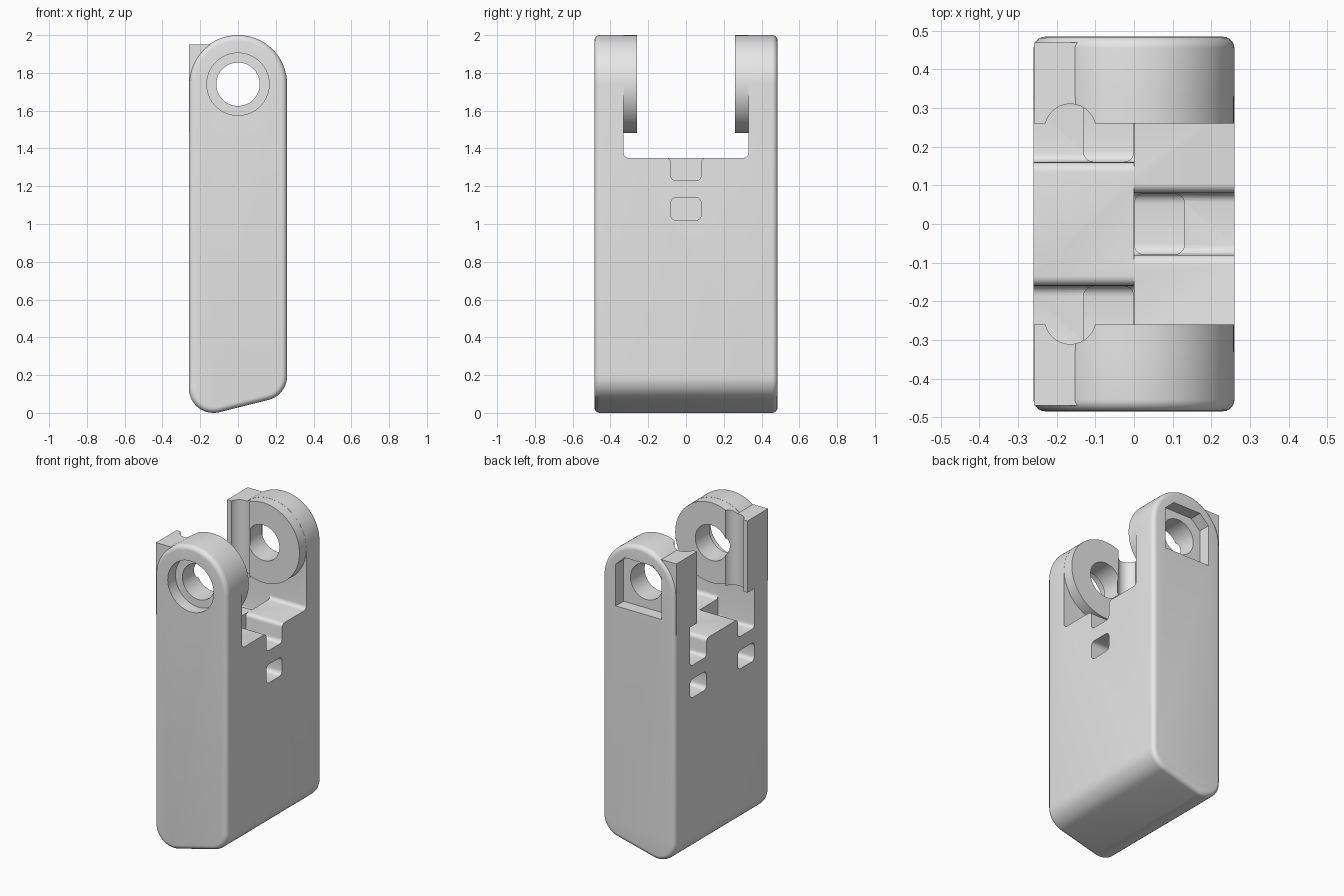
import bpy, bmesh
from math import sin, cos, tan, radians, pi
from mathutils import Vector

cube = bpy.data.objects.get("Cube")
if cube:
    bpy.data.objects.remove(cube, do_unlink=True)

HALF_W, HALF_D, PIVOT_Z = 0.26, 0.485, 1.74

grey = bpy.data.materials.new("plain grey")
grey.use_nodes = True
grey.diffuse_color = (0.8, 0.8, 0.8, 1)
grey.node_tree.nodes["Principled BSDF"].inputs["Base Color"].default_value = (0.8, 0.8, 0.8, 1)


def loft(name, rings):
    """Skin a list of equal-length 3D rings and cap both ends."""
    bm = bmesh.new()
    rows = [[bm.verts.new(p) for p in ring] for ring in rings]
    n = len(rows[0])
    for a, b in zip(rows, rows[1:]):
        for i in range(n):
            j = (i + 1) % n
            bm.faces.new((a[i], a[j], b[j], b[i]))
    bm.faces.new(rows[0])
    bm.faces.new(rows[-1])
    bmesh.ops.recalc_face_normals(bm, faces=bm.faces)
    mesh = bpy.data.meshes.new(name)
    bm.to_mesh(mesh)
    bm.free()
    obj = bpy.data.objects.new(name, mesh)
    bpy.context.collection.objects.link(obj)
    mesh.materials.append(grey)
    return obj


def prism(name, pts, axis, a, b):
    """Extrude a 2D outline along an axis, between a and b."""
    place = {"x": lambda u, v, d: (d, u, v),
             "y": lambda u, v, d: (u, d, v),
             "z": lambda u, v, d: (u, v, d)}[axis]
    return loft(name, [[place(u, v, d) for u, v in pts] for d in (a, b)])


def arc(cx, cz, r, start, end, steps):
    return [(cx + r * cos(radians(start + (end - start) * i / steps)),
             cz + r * sin(radians(start + (end - start) * i / steps)))
            for i in range(steps + 1)]


def circle(cx, cz, r, steps=64):
    return arc(cx, cz, r, 0, 360, steps)[:-1]


def rect(u0, u1, v0, v1):
    return [(u0, v0), (u1, v0), (u1, v1), (u0, v1)]


def rounded(pts, r, steps=5):
    """Round every corner of an outline."""
    out = []
    for i, p in enumerate(pts):
        p = Vector(p)
        d0 = (Vector(pts[i - 1]) - p).normalized() * r
        d1 = (Vector(pts[(i + 1) % len(pts)]) - p).normalized() * r
        centre = p + d0 + d1
        for k in range(steps + 1):
            t = pi / 2 * k / steps
            out.append(tuple(centre - d1 * cos(t) - d0 * sin(t)))
    return out


def combine(target, tool, operation):
    mod = target.modifiers.new("bool", 'BOOLEAN')
    mod.operation, mod.solver, mod.object = operation, 'EXACT', tool
    bpy.context.view_layer.objects.active = target
    bpy.ops.object.modifier_apply(modifier=mod.name)
    bpy.data.objects.remove(tool, do_unlink=True)


def cut(tool):
    combine(body, tool, 'DIFFERENCE')


def add(tool):
    combine(body, tool, 'UNION')


# Body: rounded top, slanted base, soft front and back rims
def side_profile(inset):
    r = 0.13 - inset
    return (arc(0, PIVOT_Z, HALF_W - inset, 0, 180, 48)
            + arc(-0.13, 0.13, r, 180, 284, 14)
            + arc(0.13, 0.13 + 0.26 * tan(radians(14)), r, 284, 360, 10))


RIM = 0.03
steps = [i * pi / 12 for i in range(7)]
ends = [(RIM * (1 - sin(t)), HALF_D - RIM + RIM * cos(t)) for t in steps]
layers = [(s, -y) for s, y in ends] + [(s, y) for s, y in reversed(ends)]
body = loft("hinged_body", [[(x, y, z) for x, z in side_profile(s)] for s, y in layers])

# Slot between the arms; each half has its own floor notches
ARM, FLOOR, LOW = 0.33, 1.35, 1.23
right_slot = [(-ARM, 2.2), (-ARM, FLOOR), (-0.08, FLOOR), (-0.08, LOW),
              (0.08, LOW), (0.08, FLOOR), (ARM, FLOOR), (ARM, 2.2)]
left_slot = [(-ARM, 2.2), (-ARM, LOW), (-0.16, LOW), (-0.16, FLOOR),
             (0.16, FLOOR), (0.16, LOW), (ARM, LOW), (ARM, 2.2)]
cut(prism("right_slot_cutter", rounded(right_slot, 0.025), "x", 0, 0.4))
cut(prism("left_slot_cutter", rounded(left_slot, 0.025), "x", -0.4, 0))

# Strap channels: a window in the side and a shaft rising behind a bar
for side, y0, y1 in ((1, -0.08, 0.08), (-1, 0.16, ARM), (-1, -ARM, -0.16)):
    x0, x1 = sorted((0.001 * side, 0.13 * side))
    w0, w1 = sorted((0.001 * side, 0.4 * side))
    cut(prism("window_cutter", rounded(rect(y0, y1, 1.02, 1.14), 0.028), "x", w0, w1))
    cut(prism("shaft_cutter", rounded(rect(x0, x1, y0 + 0.001, y1 - 0.001), 0.025),
              "z", 1.05, 1.3))

# Pivot hubs, corner stops and the upright grooves in them
for s in (-1, 1):
    y0, y1 = sorted((0.26 * s, 0.4 * s))
    add(prism("hub", circle(0, PIVOT_Z, HALF_W - 0.0006, 96), "y", y0, y1))
    y0, y1 = sorted((0.26 * s, 0.47 * s))
    add(prism("corner_stop", rect(-HALF_W + 0.0005, -0.1, 1.485, 1.95), "y", y0, y1))
    cut(prism("groove_cutter", circle(-0.165, 0.245 * s, 0.066, 32), "z", 1.4, 2.2))

# Pivot bore, round recess at the front, nut pocket at the back
cut(prism("bore_cutter", circle(0, PIVOT_Z, 0.115), "y", -1, 1))
cut(prism("round_recess_cutter", circle(0, PIVOT_Z, 0.165), "y", -1, -0.405))
pocket = [(-0.165, 1.57), (0.165, 1.57), (0.165, 1.84), (0.1, 1.9), (-0.1, 1.9), (-0.165, 1.84)]
cut(prism("nut_pocket_cutter", pocket, "y", 0.405, 1))

# Smooth curved areas, keep the edges crisp
for o in bpy.context.selected_objects:
    o.select_set(False)
body.select_set(True)
bpy.context.view_layer.objects.active = body
bpy.ops.object.shade_smooth_by_angle(angle=radians(30))
